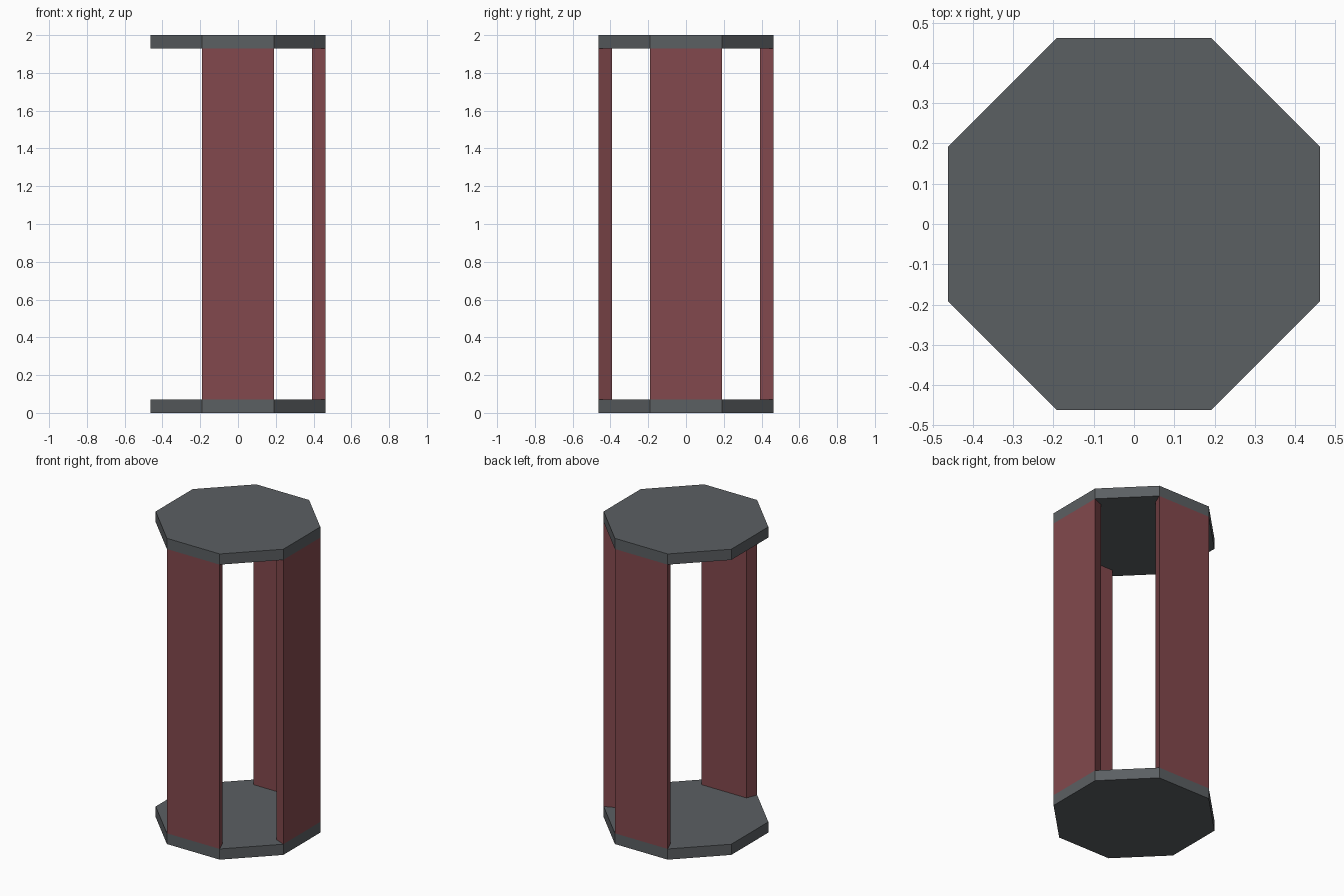
import bpy, bmesh, math

if "Cube" in bpy.data.objects:
    bpy.data.objects.remove(bpy.data.objects["Cube"])

A = 0.462                              # distance from centre to each flat side
T = 0.07                               # plate and panel thickness
H = 2.0
K = math.tan(math.pi / 8)              # half side length per unit apothem


def material(name, rgb):
    m = bpy.data.materials.new(name)
    m.diffuse_color = (*rgb, 1)
    m.use_nodes = True
    m.node_tree.nodes["Principled BSDF"].inputs["Base Color"].default_value = m.diffuse_color
    return m


grey = material("dark grey", (0.105, 0.115, 0.123))
red = material("dull red", (0.225, 0.066, 0.074))


def prism(name, outline, z0, z1, mat):
    """Extrude a flat outline from z0 to z1."""
    bm = bmesh.new()
    base = bm.faces.new([bm.verts.new((x, y, z0)) for x, y in outline])
    ext = bmesh.ops.extrude_face_region(bm, geom=[base])
    verts = [v for v in ext["geom"] if isinstance(v, bmesh.types.BMVert)]
    bmesh.ops.translate(bm, vec=(0, 0, z1 - z0), verts=verts)
    bmesh.ops.recalc_face_normals(bm, faces=bm.faces)
    me = bpy.data.meshes.new(name)
    bm.to_mesh(me)
    bm.free()
    me.materials.append(mat)
    ob = bpy.data.objects.new(name, me)
    bpy.context.collection.objects.link(ob)
    return ob


# Octagonal end plates
R = A / math.cos(math.pi / 8)
octagon = [(R * math.cos(math.pi / 8 + i * math.pi / 4),
            R * math.sin(math.pi / 8 + i * math.pi / 4)) for i in range(8)]
prism("bottom_plate", octagon, 0, T, grey)
prism("top_plate", octagon, H - T, H, grey)

# Upright panels with mitred edges on the front, right and back; left is open
inner = A - T
panel = [(-A * K, -A), (A * K, -A), (inner * K, -inner), (-inner * K, -inner)]
for name, quarter in (("front_panel", 0), ("right_panel", 1), ("back_panel", 2)):
    a = quarter * math.pi / 2
    c, s = math.cos(a), math.sin(a)
    prism(name, [(x * c - y * s, x * s + y * c) for x, y in panel], T, H - T, red)
